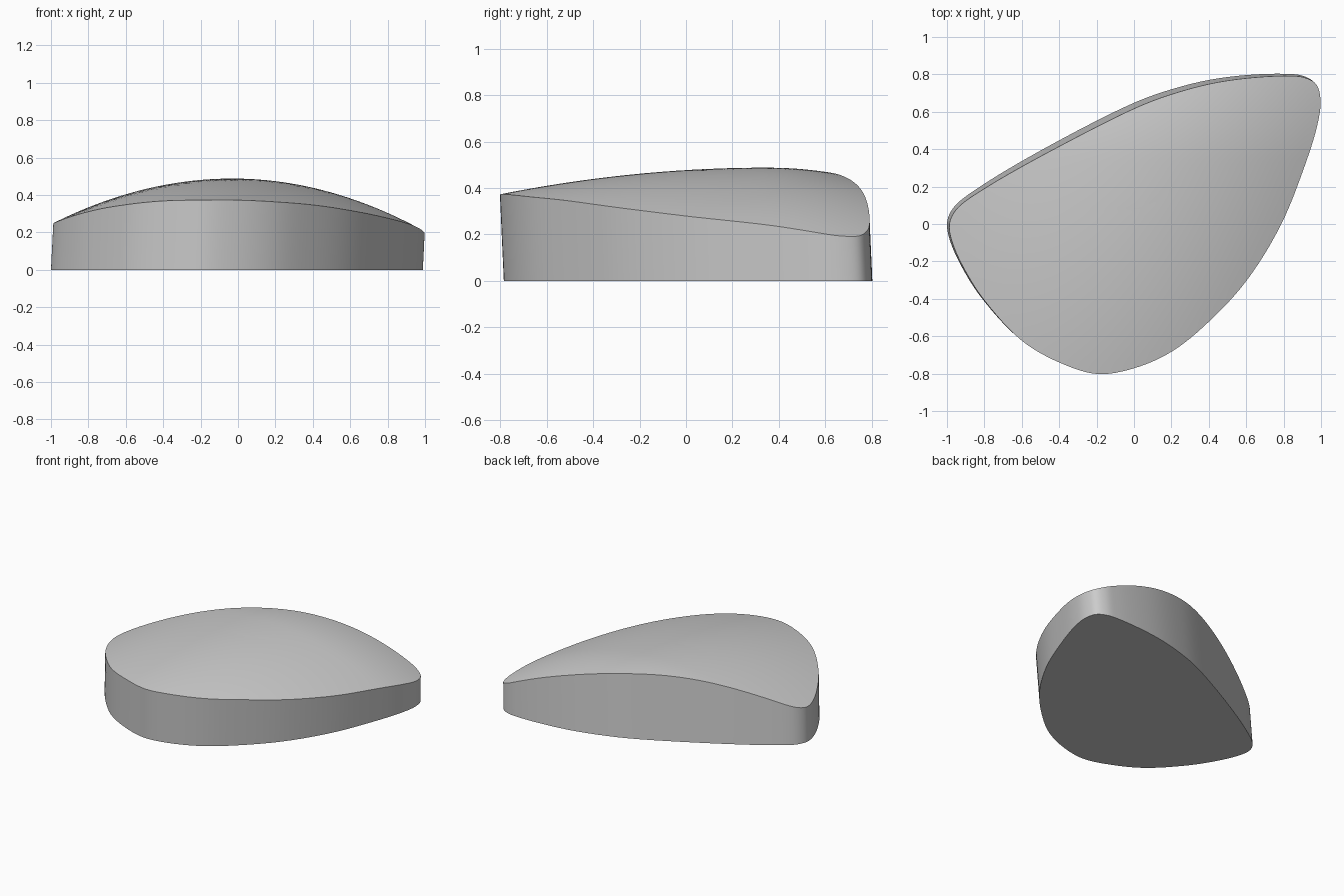
import bpy
import bmesh
import math
from mathutils import Vector

if "Cube" in bpy.data.objects:
    bpy.data.objects.remove(bpy.data.objects["Cube"], do_unlink=True)

SHEAR = Vector((0.05, -0.045))   # sideways lean of the wall per unit of height
CENTRE = Vector((0.05, 0.08))
STEPS, RINGS = 6, 16

# Base outline control points, counter-clockwise
OUTLINE = [(-1, -0.01), (-0.98, -0.1), (-0.915, -0.24), (-0.815, -0.395),
           (-0.615, -0.61), (-0.415, -0.725), (-0.215, -0.785), (-0.02, -0.755),
           (0.185, -0.665), (0.385, -0.505), (0.585, -0.29), (0.77, 0.005),
           (0.9, 0.32), (0.97, 0.54), (0.988, 0.67), (0.965, 0.755),
           (0.9, 0.793), (0.8, 0.803), (0.6, 0.796), (0.4, 0.77), (0.2, 0.72),
           (0, 0.648), (-0.45, 0.42), (-0.8, 0.215), (-0.95, 0.105), (-0.99, 0.045)]


def smooth_loop(points, steps):
    """Closed centripetal spline through the points."""
    pts = [Vector(p) for p in points]
    result = []
    for i in range(len(pts)):
        a, b, c, d = (pts[(i + k) % len(pts)] for k in (-1, 0, 1, 2))
        t0, t1, t2 = (math.sqrt((q - p).length) for p, q in ((a, b), (b, c), (c, d)))
        m1 = (c - b) + t1 * ((b - a) / t0 - (c - a) / (t0 + t1))
        m2 = (c - b) + t1 * ((d - c) / t2 - (d - b) / (t1 + t2))
        for k in range(steps):
            s = k / steps
            result.append(b + m1 * s + (3 * (c - b) - 2 * m1 - m2) * s ** 2
                          + (2 * (b - c) + m1 + m2) * s ** 3)
    return result


def dome(p):
    """Height of the domed top, falling faster towards the back."""
    dx, dy = p.x + 0.03, p.y - 0.35
    return 0.488 - 0.27 * dx ** 2 - 0.09 * dy ** 2 + 0.06 * dx * dy - 0.2 * max(dy, 0) ** 2


def bridge(bm, lower, upper):
    n = len(lower)
    for i in range(n):
        j = (i + 1) % n
        bm.faces.new((lower[i], lower[j], upper[j], upper[i]))


base = smooth_loop(OUTLINE, STEPS)
rim = [p + SHEAR * dome(p + SHEAR * 0.35) for p in base]
bm = bmesh.new()

# Flat underside and leaning wall
bottom = [bm.verts.new((p.x, p.y, 0)) for p in base]
bm.faces.new(bottom[::-1])
ring = [bm.verts.new((p.x, p.y, dome(p))) for p in rim]
bridge(bm, bottom, ring)

# Domed top as concentric rings closing on the centre
for r in range(RINGS - 1, 0, -1):
    inner = []
    for p in rim:
        q = CENTRE.lerp(p, r / RINGS)
        inner.append(bm.verts.new((q.x, q.y, dome(q))))
    bridge(bm, ring, inner)
    ring = inner
tip = bm.verts.new((CENTRE.x, CENTRE.y, dome(CENTRE)))
for i in range(len(ring)):
    bm.faces.new((ring[i], ring[(i + 1) % len(ring)], tip))

mesh = bpy.data.meshes.new("domed_body")
bm.to_mesh(mesh)
bm.free()
body = bpy.data.objects.new("domed_body", mesh)
bpy.context.collection.objects.link(body)

# Plain grey finish
grey = bpy.data.materials.new("plain_grey")
grey.use_nodes = True
colour = (0.6, 0.6, 0.6, 1)
grey.diffuse_color = colour
grey.node_tree.nodes["Principled BSDF"].inputs["Base Color"].default_value = colour
mesh.materials.append(grey)

bpy.ops.object.select_all(action="DESELECT")
body.select_set(True)
bpy.context.view_layer.objects.active = body
bpy.ops.object.shade_smooth_by_angle(angle=math.radians(35))
